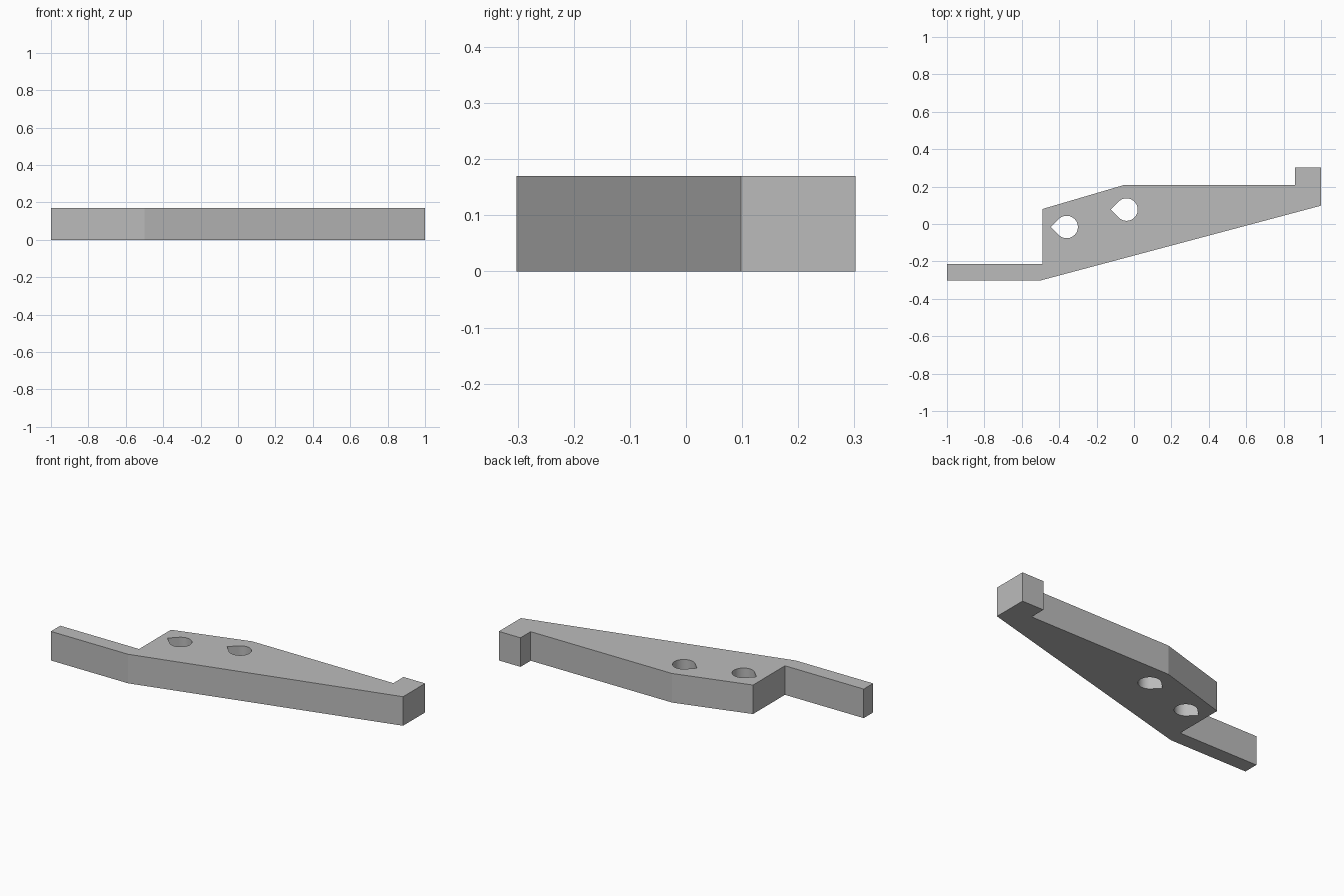
import bpy, bmesh, math

cube = bpy.data.objects.get("Cube")
if cube:
    bpy.data.objects.remove(cube, do_unlink=True)

THICKNESS = 0.17
HOLE_RADIUS = 0.06

# Single plain grey
grey = bpy.data.materials.new("plain_grey")
grey.use_nodes = True
colour = (0.5, 0.5, 0.5, 1)
grey.diffuse_color = colour
grey.node_tree.nodes["Principled BSDF"].inputs["Base Color"].default_value = colour


def teardrop(cx, cy, r, steps=36):
    """Round hole with a right-angled point towards -x."""
    points = [(cx - r * math.sqrt(2), cy)]
    for i in range(steps + 1):
        a = math.radians(-135 + 270 * i / steps)
        points.append((cx + r * math.cos(a), cy + r * math.sin(a)))
    return points


def add_loop(bm, points):
    verts = [bm.verts.new((x, y, 0)) for x, y in points]
    return [bm.edges.new((v, verts[(i + 1) % len(verts)])) for i, v in enumerate(verts)]


# Lever outline: thin arm, angled body, hooked end
outline = [(-1, -0.302), (-0.5, -0.302), (1, 0.098), (1, 0.302), (0.86, 0.302),
           (0.86, 0.208), (-0.055, 0.208), (-0.49, 0.08), (-0.49, -0.215), (-1, -0.215)]

bm = bmesh.new()
edges = add_loop(bm, outline)
for centre in ((-0.36, -0.016), (-0.04, 0.077)):
    edges += add_loop(bm, teardrop(*centre, HOLE_RADIUS))

# Fill around the holes, then extrude to full thickness
bmesh.ops.triangle_fill(bm, edges=edges, use_beauty=True, normal=(0, 0, 1))
result = bmesh.ops.extrude_face_region(bm, geom=bm.faces[:], use_keep_orig=True)
top = [g for g in result["geom"] if isinstance(g, bmesh.types.BMVert)]
bmesh.ops.translate(bm, verts=top, vec=(0, 0, THICKNESS))
bmesh.ops.recalc_face_normals(bm, faces=bm.faces[:])

mesh = bpy.data.meshes.new("lever_plate")
bm.to_mesh(mesh)
bm.free()
mesh.materials.append(grey)
lever = bpy.data.objects.new("lever_plate", mesh)
bpy.context.collection.objects.link(lever)

# Smooth hole walls, sharp corners
bpy.ops.object.select_all(action="DESELECT")
lever.select_set(True)
bpy.context.view_layer.objects.active = lever
bpy.ops.object.shade_smooth_by_angle(angle=math.radians(12))
